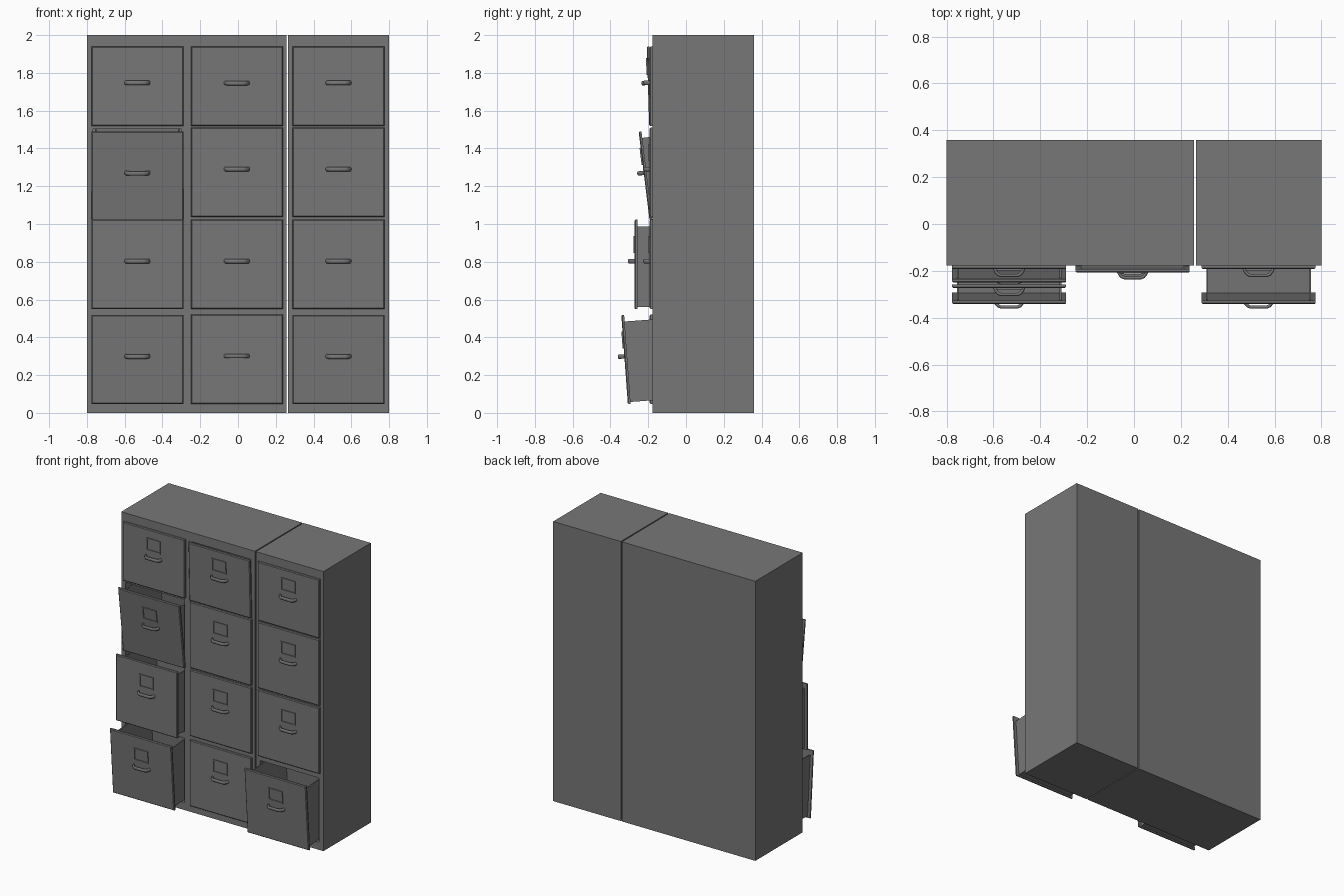
import bpy, bmesh, math
from mathutils import Matrix

if "Cube" in bpy.data.objects:
    bpy.data.objects.remove(bpy.data.objects["Cube"])

grey = bpy.data.materials.new("cabinet_grey")
grey.diffuse_color = (0.185, 0.185, 0.185, 1)
grey.use_nodes = True
grey.node_tree.nodes["Principled BSDF"].inputs["Base Color"].default_value = grey.diffuse_color

FRONT, BACK = -0.177, 0.359
# bottom and height of each drawer row, top row last
ROWS = [(0.048, 0.472), (0.55, 0.473), (1.037, 0.473), (1.52, 0.42)]
PLATE_W = 0.487


def finish(bm, name, matrix=None):
    bmesh.ops.remove_doubles(bm, verts=bm.verts, dist=1e-5)
    bmesh.ops.recalc_face_normals(bm, faces=bm.faces)
    mesh = bpy.data.meshes.new(name)
    bm.to_mesh(mesh)
    bm.free()
    mesh.materials.append(grey)
    ob = bpy.data.objects.new(name, mesh)
    bpy.context.collection.objects.link(ob)
    if matrix:
        ob.matrix_world = matrix
    return ob


def quad(bm, *pts):
    bm.faces.new([bm.verts.new(p) for p in pts])


def add_box(bm, x0, x1, y0, y1, z0, z1):
    m = Matrix.Translation(((x0 + x1) / 2, (y0 + y1) / 2, (z0 + z1) / 2))
    m = m @ Matrix.Diagonal((x1 - x0, y1 - y0, z1 - z0, 1))
    return bmesh.ops.create_cube(bm, size=1, matrix=m)["verts"]


def cabinet(name, x0, x1, centres):
    """Closed case with a pocket behind every drawer."""
    bm = bmesh.new()
    half = PLATE_W / 2 - 0.01
    xs = [x0] + [c + s * half for c in centres for s in (-1, 1)] + [x1]
    zs = [0] + [v for z, h in ROWS for v in (z + 0.006, z + h - 0.006)] + [2]
    f, b, p = FRONT, BACK, BACK - 0.02
    for i, (a, c) in enumerate(zip(xs, xs[1:])):
        for z in (0, 2):
            quad(bm, (a, f, z), (c, f, z), (c, b, z), (a, b, z))
        for j, (d, e) in enumerate(zip(zs, zs[1:])):
            quad(bm, (a, b, d), (c, b, d), (c, b, e), (a, b, e))
            y = p if i % 2 and j % 2 else f
            quad(bm, (a, y, d), (c, y, d), (c, y, e), (a, y, e))
            if y == p:
                for x in (a, c):
                    quad(bm, (x, f, d), (x, p, d), (x, p, e), (x, f, e))
                for z in (d, e):
                    quad(bm, (a, f, z), (c, f, z), (c, p, z), (a, p, z))
    for x in (x0, x1):
        for d, e in zip(zs, zs[1:]):
            quad(bm, (x, f, d), (x, b, d), (x, b, e), (x, f, e))
    finish(bm, name)


def drawer(tag, cx, y, z, h, tilt):
    m = Matrix.Translation((cx, y, z)) @ Matrix.Rotation(math.radians(tilt), 4, 'X')
    w = PLATE_W / 2

    # front plate with a softened rim
    bm = bmesh.new()
    add_box(bm, -w, w, -0.015, 0, 0, h)
    rim = [e for e in bm.edges if all(v.co.y < -0.01 for v in e.verts)]
    bmesh.ops.bevel(bm, geom=rim, offset=0.005, segments=1, affect='EDGES')
    finish(bm, "drawer_front_" + tag, m)

    # open-topped tray behind the plate
    bm = bmesh.new()
    bw, t, top, deep = w - 0.02, 0.008, h - 0.035, 0.42
    add_box(bm, -bw, bw, -0.001, deep, 0.01, 0.01 + t)
    for s in (-1, 1):
        a, c = sorted((s * bw, s * (bw - t)))
        add_box(bm, a, c, -0.001, deep, 0.01 + t, top)
    add_box(bm, -bw + t, bw - t, deep - t, deep, 0.01 + t, top)
    finish(bm, "drawer_tray_" + tag, m)

    # label holder frame
    bm = bmesh.new()
    hz = h / 2 + 0.017
    lx, l0, l1, r = 0.056, hz + 0.043, hz + 0.132, 0.007
    for z0, z1 in ((l0, l0 + r), (l1 - r, l1)):
        add_box(bm, -lx, lx, -0.021, -0.0145, z0, z1)
    for x0, x1 in ((-lx, -lx + r), (lx - r, lx)):
        add_box(bm, x0, x1, -0.021, -0.0145, l0 + r, l1 - r)
    finish(bm, "label_holder_" + tag, m)

    # bent pull handle: oval section swept along a bow
    bm = bmesh.new()
    bow = [(-0.062, 0.002), (-0.056, -0.012), (-0.047, -0.023), (-0.035, -0.028)]
    path = bow + [(-x, d) for x, d in reversed(bow)]
    rings = []
    for i, (x, d) in enumerate(path):
        q0, q1 = path[max(i - 1, 0)], path[min(i + 1, len(path) - 1)]
        ang = math.atan2(q1[1] - q0[1], q1[0] - q0[0])
        nx, ny = -math.sin(ang), math.cos(ang)
        ring = []
        for k in range(10):
            a = k * math.tau / 10
            o = 0.007 * math.cos(a)
            ring.append(bm.verts.new((x + nx * o, -0.015 + d + ny * o,
                                      hz + 0.012 * math.sin(a))))
        rings.append(ring)
    for r0, r1 in zip(rings, rings[1:]):
        for k in range(10):
            n = (k + 1) % 10
            bm.faces.new((r0[k], r0[n], r1[n], r1[k]))
    bm.faces.new(rings[0])
    bm.faces.new(rings[-1])
    for f in bm.faces:
        f.smooth = len(f.verts) == 4
    finish(bm, "handle_" + tag, m)


COLS = [-0.533, -0.006, 0.532]
cabinet("wide_cabinet", -0.8, 0.257, COLS[:2])
cabinet("narrow_cabinet", 0.265, 0.8, COLS[2:])

# drawers left open: (column, row) -> (y of plate back, drop, tilt)
OPEN = {
    (0, 0): (-0.293, 0, 4.2),
    (0, 1): (-0.258, 0, 0),
    (0, 2): (-0.178, 0.016, 7),
    (1, 3): (-0.180, 0, 1.7),
    (2, 0): (-0.293, 0, 4.2),
}
for c, cx in enumerate(COLS):
    for r, (z, h) in enumerate(ROWS):
        y, drop, tilt = OPEN.get((c, r), (FRONT, 0, 0))
        drawer(f"column{c + 1}_row{r + 1}", cx, y, z - drop, h, tilt)
